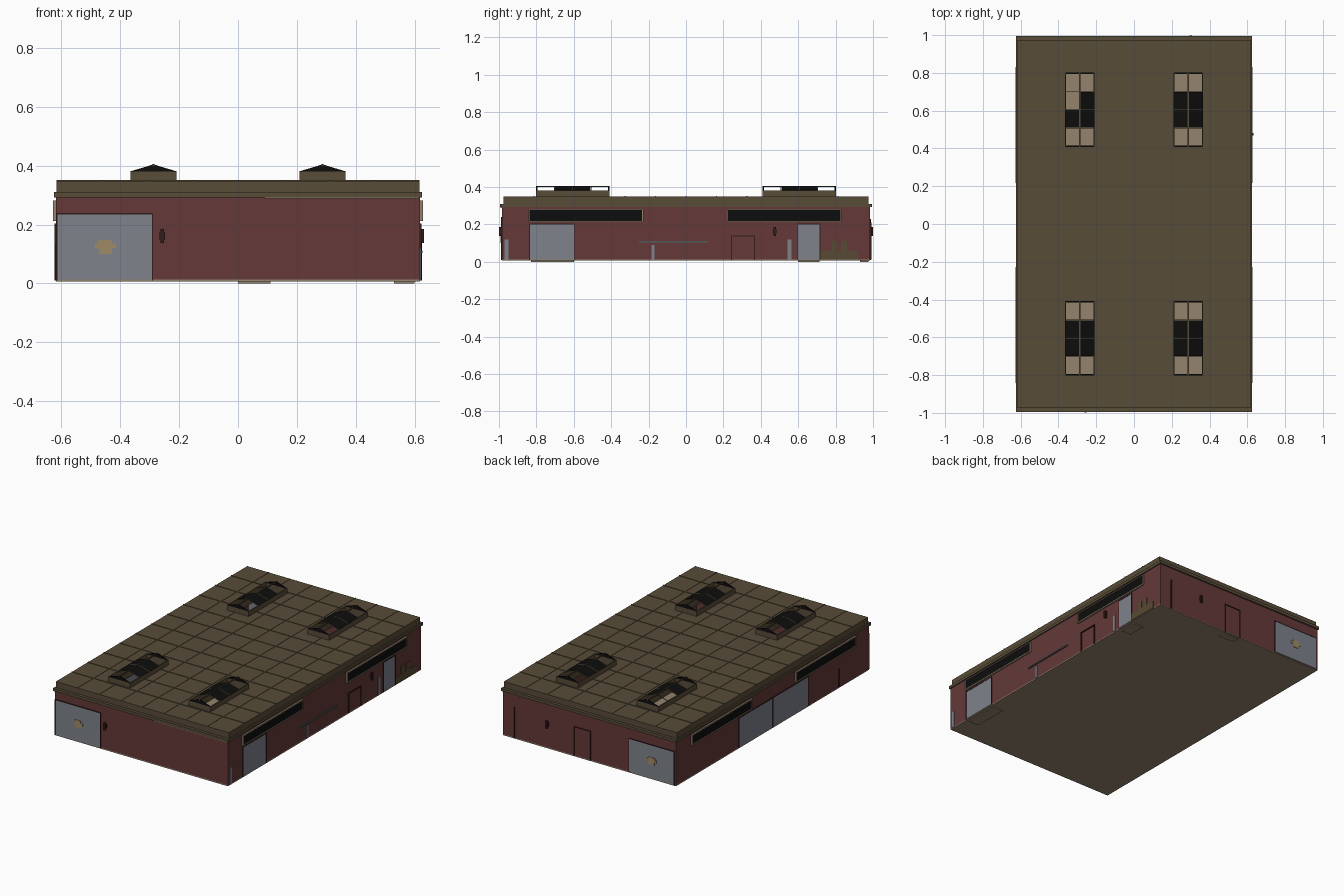
import bpy, bmesh, math
from mathutils import Vector

if "Cube" in bpy.data.objects:
    bpy.data.objects.remove(bpy.data.objects["Cube"])


def lin(c):
    return c / 12.92 if c <= 0.04045 else ((c + 0.055) / 1.055) ** 2.4


def material(name, rgb):
    m = bpy.data.materials.new(name)
    m.diffuse_color = [lin(v / 255) for v in rgb] + [1]
    m.use_nodes = True
    m.node_tree.nodes["Principled BSDF"].inputs["Base Color"].default_value = m.diffuse_color
    return m


RED = material("wall_red", (101, 57, 57))
BROWN = material("roof_brown", (88, 76, 56))
TAN = material("concrete_tan", (148, 131, 109))
GREY = material("door_grey", (126, 130, 139))
BLACK = material("glass_black", (13, 13, 13))
DARK = material("trim_dark_red", (52, 28, 28))
OLIVE = material("patch_olive", (86, 74, 50))
TEAL = material("rail_grey_green", (78, 92, 92))
SAND = material("patch_sand", (160, 138, 105))

WX, WY, T = 0.618, 0.985, 0.012      # outer wall half sizes and wall thickness


def finish(name, bm, mat):
    bmesh.ops.recalc_face_normals(bm, faces=bm.faces)
    me = bpy.data.meshes.new(name)
    bm.to_mesh(me)
    bm.free()
    me.materials.append(mat)
    ob = bpy.data.objects.new(name, me)
    bpy.context.collection.objects.link(ob)
    return ob


def boxes(name, mat, *specs):
    """One object made of boxes given as x0, x1, y0, y1, z0, z1."""
    bm = bmesh.new()
    for x0, x1, y0, y1, z0, z1 in specs:
        vs = bmesh.ops.create_cube(bm, size=1)["verts"]
        for v in vs:
            v.co = Vector(((x0 + x1) / 2 + v.co.x * (x1 - x0),
                           (y0 + y1) / 2 + v.co.y * (y1 - y0),
                           (z0 + z1) / 2 + v.co.z * (z1 - z0)))
    return finish(name, bm, mat)


def on_wall(side, a0, a1, z0, z1, out=0.004, depth=0.002):
    """Box lying on a wall, a0..a1 along the wall, out = how far it stands proud."""
    s = 1 if side in ("right", "back") else -1
    w = WX if side in ("right", "left") else WY
    p, q = sorted((s * (w + out), s * (w - depth)))
    return (p, q, a0, a1, z0, z1) if side in ("right", "left") else (a0, a1, p, q, z0, z1)


def plate(name, mat, side, *args, **kw):
    return boxes(name, mat, on_wall(side, *args, **kw))


def border(name, mat, side, a0, a1, z0, z1, t, out, sill=True):
    bars = [(a0, a0 + t, z0, z1), (a1 - t, a1, z0, z1), (a0 + t, a1 - t, z1 - t, z1)]
    if sill:
        bars.append((a0 + t, a1 - t, z0, z0 + t))
    return boxes(name, mat, *[on_wall(side, *b, out=out) for b in bars])


def door(name, side, a0, a1, z1):
    # leaf shows on both faces of the wall, with a thin dark surround
    plate(name, GREY, side, a0, a1, 0.013, z1, out=0.003, depth=T + 0.003)
    border(name + "_surround", DARK, side, a0 - 0.004, a1 + 0.004, 0.01, z1 + 0.004, 0.004, 0.005, False)


# Shell: floor and four walls
boxes("floor", TAN, (-WX, WX, -WY, WY, 0.006, 0.013))
boxes("walls", RED,
      (-WX, -WX + T, -WY, WY, 0.01, 0.30), (WX - T, WX, -WY, WY, 0.01, 0.30),
      (-WX + T, WX - T, -WY, -WY + T, 0.01, 0.30), (-WX + T, WX - T, WY - T, WY, 0.01, 0.30))

# Roof slab with four skylight openings
SX, SY, HW, HL = 0.287, 0.605, 0.078, 0.197
xs = [-0.617, -SX - HW, -SX + HW, SX - HW, SX + HW, 0.617]
ys = [-0.975, -SY - HL, -SY + HL, SY - HL, SY + HL, 0.975]
bm = bmesh.new()
grid = [[bm.verts.new((x, y, 0.348)) for y in ys] for x in xs]
for i in range(5):
    for j in range(5):
        if not (i in (1, 3) and j in (1, 3)):
            bm.faces.new((grid[i][j], grid[i + 1][j], grid[i + 1][j + 1], grid[i][j + 1]))
roof = finish("roof_slab", bm, BROWN)
mod = roof.modifiers.new("thickness", "SOLIDIFY")
mod.thickness = 0.05
mod.offset = -1

# Eaves band, stepped out below the slab
E, F = 0.625, 0.994
boxes("eaves_band", BROWN,
      (-E, -0.61, -F, F, 0.292, 0.310), (0.61, E, -F, F, 0.292, 0.310),
      (-0.61, 0.61, -F, -0.97, 0.292, 0.310), (-0.61, 0.61, 0.97, F, 0.292, 0.310))

# Roof seams, broken where they would cross a skylight
seams = []
for i in range(1, 12):
    y = -0.975 + i * 1.95 / 12
    if abs(abs(y) - SY) < HL:
        spans = [(xs[0], xs[1]), (xs[2], xs[3]), (xs[4], xs[5])]
    else:
        spans = [(xs[0], xs[5])]
    seams += [(a, b, y - 0.003, y + 0.003, 0.347, 0.351) for a, b in spans]
for i in range(1, 8):
    x = -0.617 + i * 1.234 / 8
    if abs(abs(x) - SX) < HW:
        spans = [(ys[0], ys[1]), (ys[2], ys[3]), (ys[4], ys[5])]
    else:
        spans = [(ys[0], ys[5])]
    seams += [(x - 0.002, x + 0.002, a, b, 0.347, 0.350) for a, b in spans]
boxes("roof_seams", BROWN, *seams)


def sloped_pane(bm, cx, side, y0, y1):
    co = [(cx, y0, 0.404), (cx + side * HW, y0, 0.381), (cx + side * HW, y1, 0.381), (cx, y1, 0.404)]
    top = [bm.verts.new(c) for c in co]
    low = [bm.verts.new((x, y, z - 0.003)) for x, y, z in co]
    bm.faces.new(top)
    bm.faces.new(low[::-1])
    for k in range(4):
        bm.faces.new((top[k], low[k], low[(k + 1) % 4], top[(k + 1) % 4]))


def skylight(cx, cy, broken):
    tag = ("left" if cx < 0 else "right") + ("_front" if cy < 0 else "_back")
    a, b, t = HW, HL, 0.006
    # hollow curb
    boxes("skylight_curb_" + tag, BROWN,
          (cx - a, cx - a + t, cy - b, cy + b, 0.30, 0.381), (cx + a - t, cx + a, cy - b, cy + b, 0.30, 0.381),
          (cx - a + t, cx + a - t, cy - b, cy - b + t, 0.30, 0.381),
          (cx - a + t, cx + a - t, cy + b - t, cy + b, 0.30, 0.381))
    # ridge bar
    boxes("skylight_ridge_" + tag, BROWN, (cx - 0.003, cx + 0.003, cy - b, cy + b, 0.399, 0.406))
    # glass over the middle, end bays open
    bm = bmesh.new()
    for side in (-1, 1):
        for y0, y1 in ((-0.095, -0.002), (0.002, 0.095)):
            if not (broken and side < 0 and y0 > 0):
                sloped_pane(bm, cx, side, cy + y0, cy + y1)
    finish("skylight_glass_" + tag, bm, BLACK)
    # rafters between the bays
    bm = bmesh.new()
    for side in (-1, 1):
        for y in (-0.098, 0, 0.098):
            sloped_pane(bm, cx, side, cy + y - 0.002, cy + y + 0.002)
    finish("skylight_rafters_" + tag, bm, BROWN)
    # gable ends
    bm = bmesh.new()
    for s in (-1, 1):
        loops = [[bm.verts.new((cx + dx, y, z)) for dx, z in ((-a, 0.379), (a, 0.379), (0, 0.405))]
                 for y in (cy + s * b, cy + s * (b - 0.008))]
        bm.faces.new(loops[0])
        bm.faces.new(loops[1][::-1])
        for k in range(3):
            n = (k + 1) % 3
            bm.faces.new((loops[0][k], loops[0][n], loops[1][n], loops[1][k]))
    finish("skylight_gables_" + tag, bm, BLACK)


for sx in (-1, 1):
    for sy in (-1, 1):
        skylight(sx * SX, sy * SY, sx < 0 < sy)

# Strip windows on both long sides
for side in ("right", "left"):
    for n, (a0, a1) in enumerate(((-0.84, -0.23), (0.22, 0.83))):
        plate(f"window_{side}_{n}", BLACK, side, a0, a1, 0.215, 0.28, out=0.006, depth=T + 0.002)
        border(f"window_frame_{side}_{n}", TAN, side, a0 - 0.002, a1 + 0.002, 0.213, 0.282, 0.006, 0.01)

# Large doors
door("garage_door_front", "front", -0.612, -0.292, 0.235)
door("garage_door_back", "back", -0.605, -0.285, 0.225)
door("double_door_right", "right", -0.835, -0.60, 0.20)
door("single_door_right", "right", 0.60, 0.715, 0.20)
door("sliding_door_left_a", "left", 0.003, 0.345, 0.20)
door("sliding_door_left_b", "left", -0.355, -0.003, 0.20)

# Small personnel doors, shown by their dark frames
border("hatch_frame_right", DARK, "right", 0.24, 0.37, 0.01, 0.14, 0.006, 0.006, False)
border("door_frame_back", DARK, "back", -0.01, 0.11, 0.01, 0.20, 0.005, 0.005, False)

# Worn patch plates on garage doors
for side, c in (("front", -0.45), ("back", -0.445)):
    boxes("worn_patch_" + side, SAND,
          on_wall(side, c - 0.035, c + 0.035, 0.118, 0.135, out=0.006),
          on_wall(side, c - 0.022, c + 0.022, 0.10, 0.118, out=0.006),
          on_wall(side, c - 0.025, c + 0.02, 0.135, 0.148, out=0.006))

# Grey posts, rail and wall patches on the right side
boxes("wall_posts_right", GREY,
      on_wall("right", -0.97, -0.95, 0.012, 0.12), on_wall("right", -0.185, -0.168, 0.012, 0.09),
      on_wall("right", 0.543, 0.563, 0.012, 0.12))
plate("wall_rail_right", TEAL, "right", -0.25, 0.115, 0.104, 0.112, out=0.008)
boxes("wall_patch_right", OLIVE,
      on_wall("right", 0.72, 0.92, 0.012, 0.06), on_wall("right", 0.78, 0.81, 0.06, 0.11),
      on_wall("right", 0.83, 0.86, 0.06, 0.11))
plate("wall_post_left", DARK, "left", -0.68, -0.67, 0.012, 0.13)

# Gutter pipe and down pipes
plate("gutter_pipe_front", TAN, "front", 0.09, 0.615, 0.288, 0.292, out=0.006)
plate("down_pipe_back", DARK, "back", 0.53, 0.537, 0.012, 0.21, out=0.006)

# Wall lamps: a tapered body on a back plate
for side, a in (("front", -0.257), ("right", 0.475), ("back", 0.30)):
    boxes("wall_lamp_" + side, DARK,
          on_wall(side, a - 0.010, a + 0.010, 0.15, 0.175, out=0.009),
          on_wall(side, a - 0.006, a + 0.006, 0.138, 0.185, out=0.014))

# Footing pads under the thresholds
boxes("footing_pads", TAN, (0.53, 0.60, -0.83, -0.60, 0, 0.006), (0.53, 0.60, 0.60, 0.715, 0, 0.006),
      (0.0, 0.11, 0.93, 0.975, 0, 0.006))
